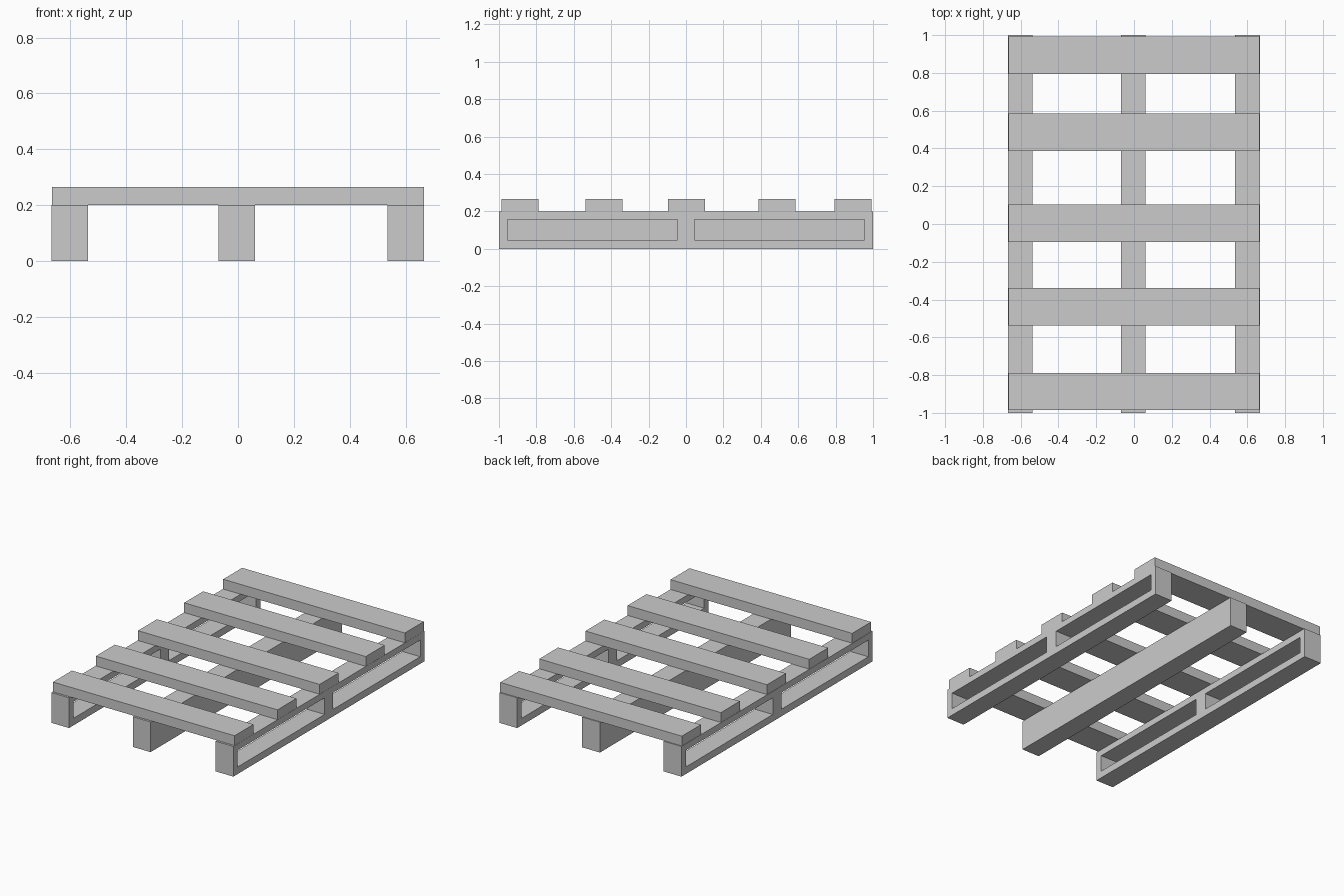
import bpy
import bmesh
from mathutils import Vector

cube = bpy.data.objects.get("Cube")
if cube:
    bpy.data.objects.remove(cube, do_unlink=True)

# One plain grey for the whole pallet
GREY = (0.6, 0.6, 0.6, 1.0)
grey = bpy.data.materials.new("plain_grey")
grey.use_nodes = True
grey.diffuse_color = GREY
shader = next(n for n in grey.node_tree.nodes if n.type == 'BSDF_PRINCIPLED')
shader.inputs["Base Color"].default_value = GREY


def add_object(name, bm):
    mesh = bpy.data.meshes.new(name)
    bm.to_mesh(mesh)
    bm.free()
    mesh.materials.append(grey)
    obj = bpy.data.objects.new(name, mesh)
    bpy.context.collection.objects.link(obj)
    return obj


def add_box(name, center, size):
    bm = bmesh.new()
    bmesh.ops.create_cube(bm, size=1)
    for v in bm.verts:
        v.co = Vector(center) + v.co * Vector(size)
    return add_object(name, bm)


def add_side_runner(name, x, width):
    """Side profile with two windows, extruded across the runner's width."""
    ys = (-1, -0.955, -0.045, 0.045, 0.955, 1)
    zs = (0, 0.047, 0.157, RUNNER_H)
    bm = bmesh.new()
    grid = [[bm.verts.new((x - width / 2, y, z)) for z in zs] for y in ys]
    for i in range(len(ys) - 1):
        for j in range(len(zs) - 1):
            if j == 1 and i in (1, 3):
                continue  # leave the window open
            bm.faces.new((grid[i][j], grid[i][j + 1],
                          grid[i + 1][j + 1], grid[i + 1][j]))
    result = bmesh.ops.extrude_face_region(bm, geom=bm.faces[:], use_keep_orig=True)
    moved = [g for g in result["geom"] if isinstance(g, bmesh.types.BMVert)]
    bmesh.ops.translate(bm, verts=moved, vec=(width, 0, 0))
    bmesh.ops.recalc_face_normals(bm, faces=bm.faces[:])
    # Merge coplanar panels into clean flat sides
    bmesh.ops.dissolve_limit(bm, angle_limit=0.01, verts=bm.verts[:],
                             edges=bm.edges[:])
    return add_object(name, bm)


RUNNER_H = 0.2
RUNNER_W = 0.13
SLAT_H = 0.065

# Runners: windowed pair at the sides, solid beam in the middle
add_side_runner("left_runner", 0.601, RUNNER_W)
add_side_runner("right_runner", -0.602, RUNNER_W)
add_box("middle_runner", (-0.005, 0, RUNNER_H / 2), (RUNNER_W, 2, RUNNER_H))

# Deck slats, front to back
for n, y in enumerate((-0.887, -0.438, 0.003, 0.486, 0.894), 1):
    add_box(f"deck_slat_{n}", (0, y, RUNNER_H + SLAT_H / 2), (1.33, 0.198, SLAT_H))
